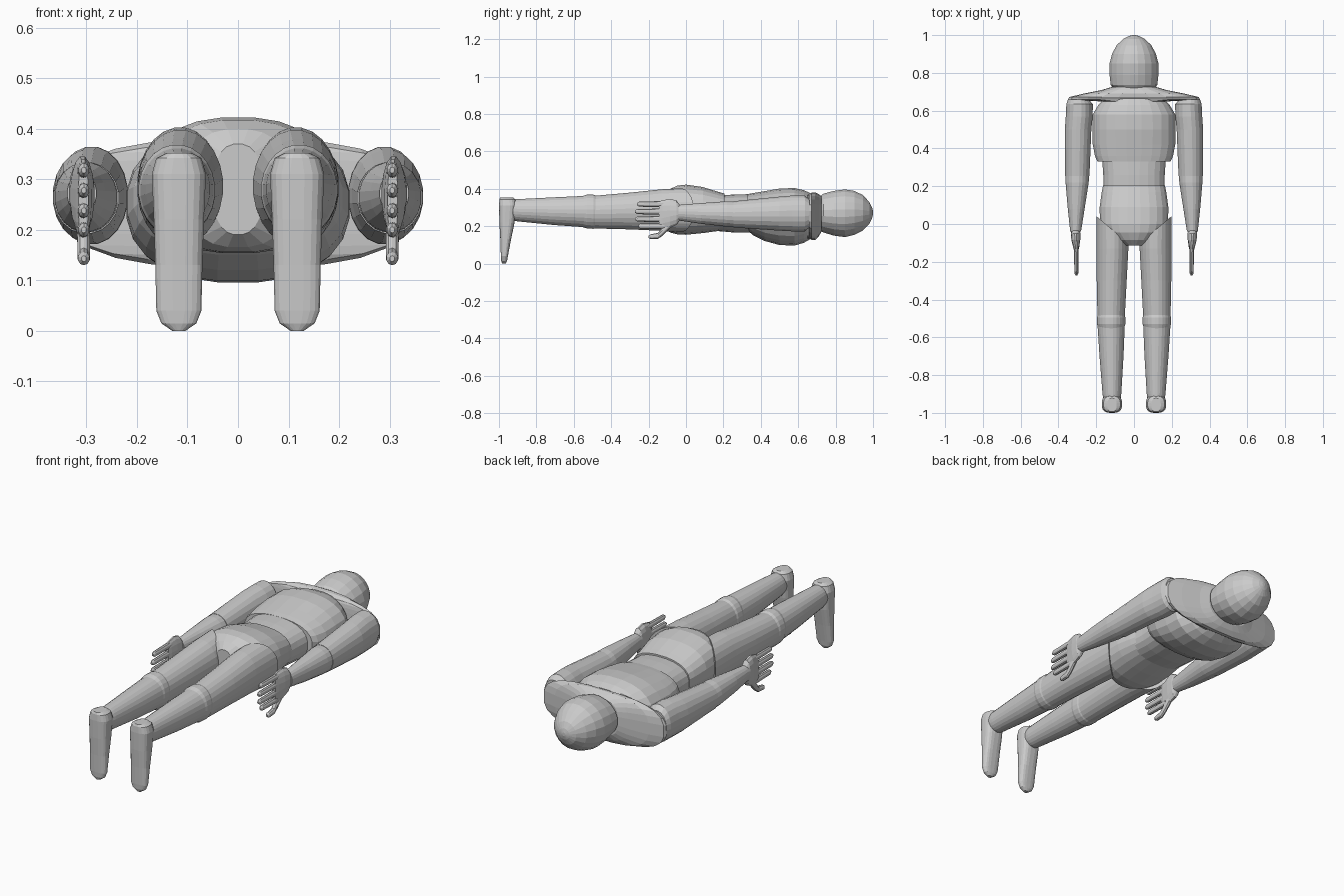
import bpy, bmesh
from math import cos, sin, pi


def loft(name, rings, n=20, axis='y', shear=0.0):
    """Skin superelliptic rings (t, cx, c2, rx, r2, power) along y or z; shear slants the first ring."""
    bm = bmesh.new()
    loops = []
    for k, (t, cx, c2, rx, r2, p) in enumerate(rings):
        loop = []
        for i in range(n):
            a = 2 * pi * (i + 0.5) / n
            c, s = cos(a), sin(a)
            u = rx * (1 if c > 0 else -1) * abs(c) ** (2 / p)
            v = r2 * (1 if s > 0 else -1) * abs(s) ** (2 / p)
            tt = t + (shear * u if k == 0 else 0)
            co = (cx + u, tt, c2 + v) if axis == 'y' else (cx + u, c2 + v, tt)
            loop.append(bm.verts.new(co))
        loops.append(loop)
    for a, b in zip(loops, loops[1:]):
        for i in range(n):
            j = (i + 1) % n
            bm.faces.new((a[i], a[j], b[j], b[i]))
    bm.faces.new(loops[0])
    bm.faces.new(loops[-1])
    bmesh.ops.recalc_face_normals(bm, faces=bm.faces)
    me = bpy.data.meshes.new(name)
    bm.to_mesh(me)
    bm.free()
    ob = bpy.data.objects.new(name, me)
    bpy.context.collection.objects.link(ob)
    return ob


def trunk(name, rows, n=24, p=2.4):
    """Centred part from rows of (y, half width, low z, high z)."""
    return loft(name, [(y, 0, (a + b) / 2, w, (b - a) / 2, p) for y, w, a, b in rows], n)


# head and neck
trunk("head", [(0.715, 0.105, 0.175, 0.36), (0.735, 0.125, 0.165, 0.375),
               (0.79, 0.131, 0.148, 0.39), (0.85, 0.131, 0.14, 0.398),
               (0.90, 0.118, 0.152, 0.39), (0.945, 0.094, 0.175, 0.368),
               (0.98, 0.058, 0.212, 0.33), (0.995, 0.028, 0.243, 0.30),
               (1.0, 0.008, 0.262, 0.28)], 20, 2.0)
trunk("neck", [(0.64, 0.10, 0.17, 0.36), (0.74, 0.095, 0.18, 0.35)], 20, 2.0)

# torso
trunk("shoulders", [(0.648, 0.16, 0.13, 0.375), (0.658, 0.352, 0.135, 0.37),
                    (0.672, 0.345, 0.125, 0.38), (0.69, 0.27, 0.125, 0.382),
                    (0.71, 0.17, 0.145, 0.372), (0.725, 0.12, 0.17, 0.36)], 24, 2.8)
trunk("chest", [(0.33, 0.195, 0.175, 0.372), (0.36, 0.208, 0.15, 0.378),
                (0.42, 0.22, 0.12, 0.388), (0.50, 0.222, 0.098, 0.402),
                (0.58, 0.22, 0.095, 0.405), (0.63, 0.19, 0.11, 0.393),
                (0.665, 0.155, 0.13, 0.378)])
trunk("waist", [(0.18, 0.162, 0.172, 0.365), (0.26, 0.164, 0.165, 0.37),
                (0.35, 0.17, 0.165, 0.372)])
trunk("pelvis", [(0.205, 0.165, 0.178, 0.375), (0.17, 0.172, 0.173, 0.385),
                 (0.09, 0.183, 0.162, 0.41), (0.0, 0.182, 0.153, 0.423),
                 (-0.045, 0.165, 0.155, 0.418), (-0.085, 0.11, 0.165, 0.40),
                 (-0.115, 0.05, 0.19, 0.37)])

for side, s in (("left", -1), ("right", 1)):
    # leg
    loft(side + "_thigh", [(-0.03, s * 0.115, 0.285, 0.085, 0.118, 2),
                           (-0.13, s * 0.114, 0.286, 0.085, 0.112, 2),
                           (-0.30, s * 0.118, 0.281, 0.080, 0.099, 2),
                           (-0.49, s * 0.121, 0.275, 0.073, 0.088, 2)], 24, shear=s * 0.85)
    loft(side + "_knee", [(-0.475, s * 0.121, 0.275, 0.070, 0.086, 2),
                          (-0.495, s * 0.121, 0.277, 0.076, 0.092, 2),
                          (-0.53, s * 0.121, 0.278, 0.076, 0.091, 2),
                          (-0.555, s * 0.121, 0.278, 0.068, 0.083, 2)], 24)
    loft(side + "_shin", [(-0.53, s * 0.121, 0.278, 0.073, 0.085, 2),
                          (-0.70, s * 0.119, 0.280, 0.064, 0.075, 2),
                          (-0.90, s * 0.117, 0.285, 0.050, 0.060, 2),
                          (-0.93, s * 0.117, 0.287, 0.046, 0.056, 2)], 24)
    # foot, toes pointing down
    loft(side + "_foot", [(0.352, s * 0.117, -0.958, 0.025, 0.036, 2.5),
                          (0.342, s * 0.117, -0.954, 0.045, 0.044, 2.5),
                          (0.31, s * 0.117, -0.953, 0.054, 0.047, 2.8),
                          (0.22, s * 0.117, -0.957, 0.050, 0.041, 2.8),
                          (0.13, s * 0.117, -0.964, 0.047, 0.029, 2.8),
                          (0.04, s * 0.117, -0.971, 0.045, 0.019, 2.8),
                          (0.015, s * 0.117, -0.972, 0.035, 0.016, 2.5),
                          (0.0, s * 0.117, -0.973, 0.013, 0.010, 2)], 20, 'z')
    # arm
    loft(side + "_upper_arm", [(0.66, s * 0.295, 0.268, 0.055, 0.075, 2),
                               (0.635, s * 0.288, 0.268, 0.071, 0.097, 2),
                               (0.57, s * 0.290, 0.268, 0.072, 0.097, 2),
                               (0.50, s * 0.296, 0.267, 0.071, 0.092, 2),
                               (0.255, s * 0.300, 0.263, 0.065, 0.071, 2)], 20)
    loft(side + "_forearm", [(0.262, s * 0.300, 0.263, 0.063, 0.069, 2),
                             (0.22, s * 0.301, 0.265, 0.062, 0.069, 2),
                             (0.08, s * 0.306, 0.268, 0.045, 0.056, 2),
                             (-0.04, s * 0.309, 0.272, 0.029, 0.042, 2)], 20)
    # hand
    loft(side + "_palm", [(-0.03, s * 0.309, 0.272, 0.022, 0.038, 2),
                          (-0.05, s * 0.309, 0.272, 0.026, 0.066, 2),
                          (-0.085, s * 0.308, 0.268, 0.024, 0.079, 2),
                          (-0.125, s * 0.306, 0.262, 0.016, 0.078, 2.3),
                          (-0.145, s * 0.306, 0.26, 0.010, 0.072, 2.5)], 16)
    fingers = [("index_finger", 0.20, -0.255), ("middle_finger", 0.238, -0.272),
               ("ring_finger", 0.278, -0.272), ("little_finger", 0.318, -0.262)]
    for name, z, tip in fingers:
        loft(side + "_" + name, [(-0.11, s * 0.306, z, 0.013, 0.016, 2),
                                 (tip + 0.012, s * 0.305, z, 0.011, 0.014, 2),
                                 (tip, s * 0.305, z, 0.005, 0.006, 2)], 10)
    loft(side + "_thumb", [(-0.075, s * 0.307, 0.225, 0.014, 0.025, 2),
                           (-0.125, s * 0.305, 0.172, 0.013, 0.023, 2),
                           (-0.15, s * 0.305, 0.148, 0.013, 0.016, 2),
                           (-0.19, s * 0.305, 0.143, 0.012, 0.013, 2),
                           (-0.20, s * 0.305, 0.143, 0.005, 0.006, 2)], 10)
